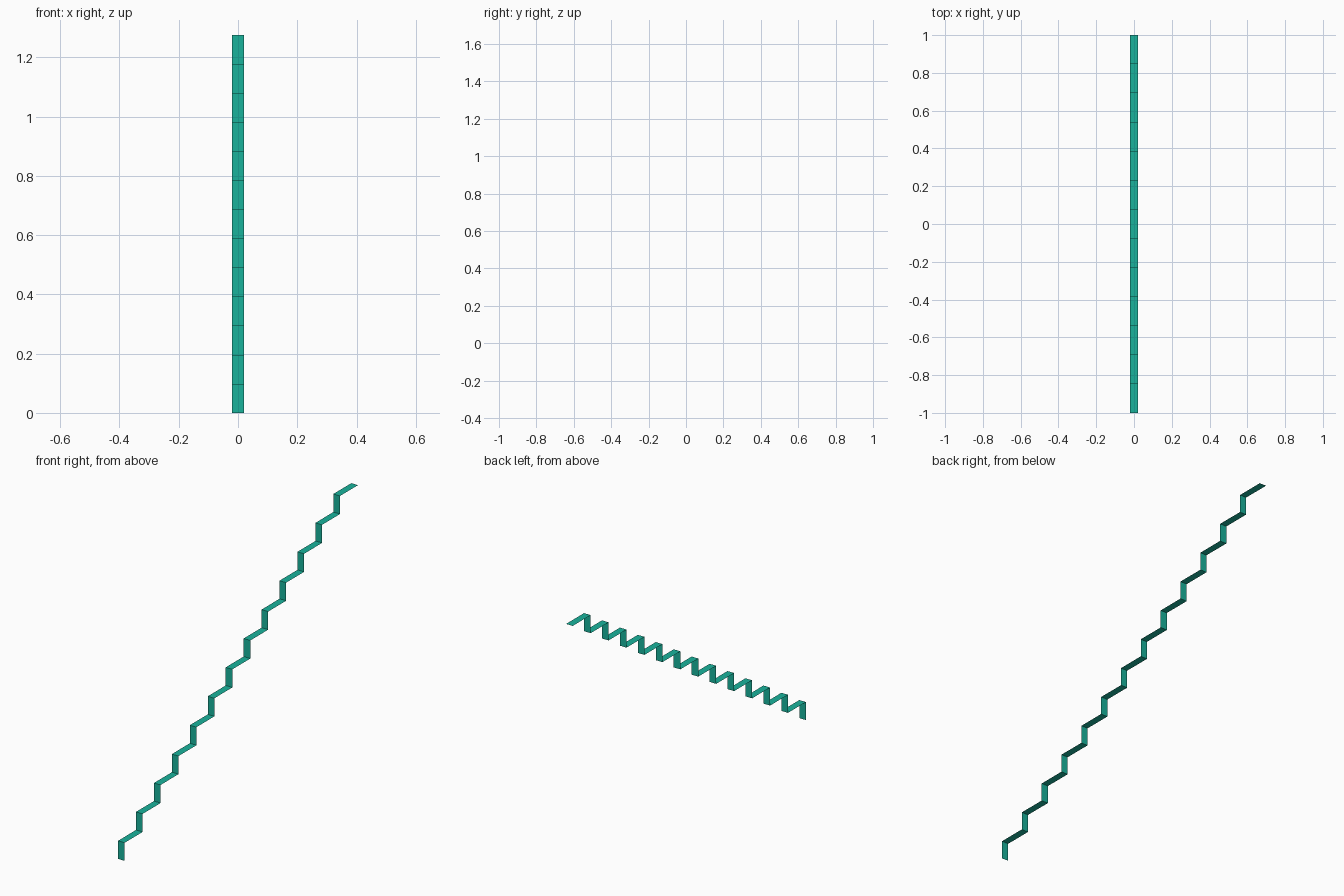
import bpy, bmesh

if "Cube" in bpy.data.objects:
    bpy.data.objects.remove(bpy.data.objects["Cube"])

STEPS = 13
WIDTH, LENGTH, HEIGHT = 0.04, 2.0, 1.275
going, rise = LENGTH / STEPS, HEIGHT / STEPS

# Zigzag side profile: riser up, tread back, repeated
profile = [(-LENGTH / 2, 0.0)]
for i in range(STEPS):
    y = -LENGTH / 2 + i * going
    profile += [(y, (i + 1) * rise), (y + going, (i + 1) * rise)]

# Thin single-sided ribbon: risers face the front, treads face up
bm = bmesh.new()
rows = [[bm.verts.new((x, y, z)) for x in (-WIDTH / 2, WIDTH / 2)] for y, z in profile]
for (a, b), (d, c) in zip(rows, rows[1:]):
    bm.faces.new((a, b, c, d))

mesh = bpy.data.meshes.new("stair_ribbon")
bm.to_mesh(mesh)
bm.free()
stairs = bpy.data.objects.new("stair_ribbon", mesh)
bpy.context.collection.objects.link(stairs)

# Teal finish
teal = bpy.data.materials.new("teal")
teal.diffuse_color = (0.01, 0.45, 0.33, 1.0)
teal.use_nodes = True
teal.node_tree.nodes["Principled BSDF"].inputs["Base Color"].default_value = teal.diffuse_color
mesh.materials.append(teal)
